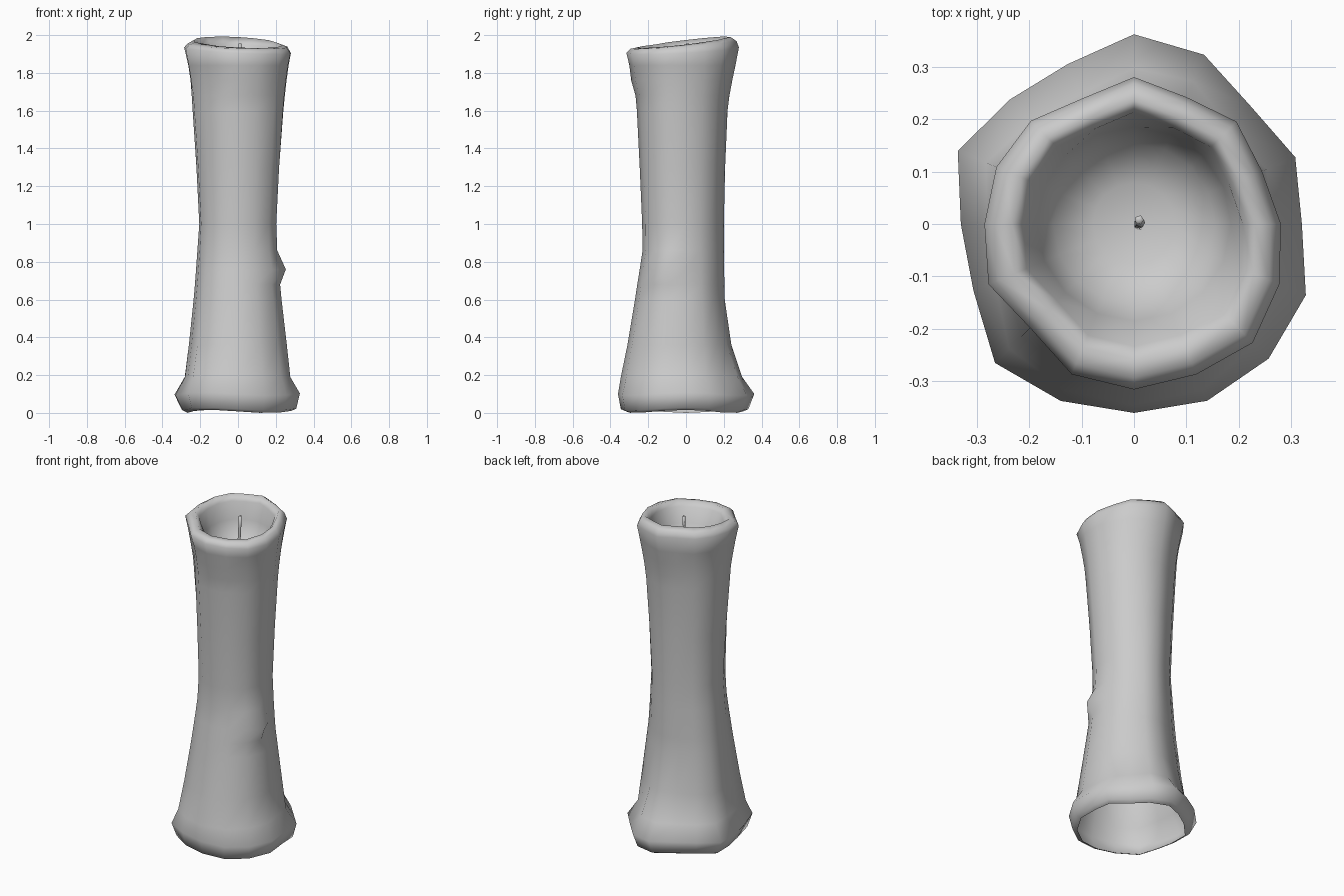
import bpy, bmesh, math
from mathutils import Vector

cube = bpy.data.objects.get("Cube")
if cube:
    bpy.data.objects.remove(cube, do_unlink=True)

wax = bpy.data.materials.new("wax_grey")
wax.use_nodes = True
COLOUR = (0.6, 0.6, 0.6, 1)
wax.diffuse_color = COLOUR
wax.node_tree.nodes["Principled BSDF"].inputs["Base Color"].default_value = COLOUR

# Uneven outlines of the melted foot and lip, radii counter-clockwise from +x
FOOT = [.31, .325, .31, .345, .36, .33, .335, .365, .33, .33, .375, .362, .356, .36, .355, .345]
LIP = [.28, .265, .28, .268, .288, .265, .282, .285, .285, .30, .28, .31, .315, .31, .32, .30]
SIDES = len(FOOT)

# Outer wall: height, then reach to -x, +x, -y, +y
WALL = [(.02, .29, .30, .345, .33), (.10, .33, .32, .36, .36), (.19, .28, .265, .345, .29),
        (.36, .26, .25, .31, .24), (.60, .235, .225, .27, .205), (.68, .228, .215, .258, .203),
        (.76, .222, .21, .245, .202), (.86, .215, .205, .23, .2), (1.0, .205, .20, .232, .2),
        (1.3, .22, .217, .245, .207), (1.6, .24, .24, .26, .22), (1.68, .245, .248, .265, .23),
        (1.76, .25, .257, .275, .245), (1.84, .262, .268, .292, .262), (1.92, .285, .28, .315, .28)]

# Hollow at the top: height, share of the lip radius, amount of lip tilt
WELL = [(1.948, .93, .7), (1.962, .82, 1), (1.93, .74, .8), (1.84, .66, .4), (1.75, .55, 0), (1.71, .28, 0)]

# Wax drips: angle, height, angular width, vertical width, bulge
DRIPS = [(-28, .76, 14, .05, .05), (282, 1.78, 22, .07, .022), (205, 1.8, 18, .06, .01), (75, .2, 15, .08, .02)]


def drip(deg, z):
    total = 0
    for a, h, wa, wz, bulge in DRIPS:
        d = (deg - a + 180) % 360 - 180
        total += bulge * math.exp(-(d / wa) ** 2 - ((z - h) / wz) ** 2)
    return total


def wall_ring(z, left, right, front, back):
    t = min(1, z / 1.9)
    outline = [f + (l - f) * t for f, l in zip(FOOT, LIP)]
    points = []
    for i, r in enumerate(outline):
        a = math.tau * i / SIDES
        c, s = math.cos(a), math.sin(a)
        sx = right / outline[0] if c > 0 else left / outline[SIDES // 2]
        sy = back / outline[SIDES // 4] if s > 0 else front / outline[3 * SIDES // 4]
        r = r * (c * c * sx + s * s * sy) + drip(math.degrees(a), z)
        lift = .008 * math.cos(3 * a) if z < .15 else (.015 * (s - c) if z > 1.9 else 0)
        points.append((r * c, r * s, z + lift))
    return points


def well_ring(z, share, tilt):
    points = []
    for i, r in enumerate(LIP):
        a = math.tau * i / SIDES
        c, s = math.cos(a), math.sin(a)
        r = share * (r if share > .7 else .28)
        points.append((r * c, r * s, z + tilt * (.028 * s - .012 * c)))
    return points


def make_object(name, rings, cap_start, cap_end):
    bm = bmesh.new()
    loops = [[bm.verts.new(p) for p in ring] for ring in rings]
    for low, high in zip(loops, loops[1:]):
        n = len(low)
        for i in range(n):
            j = (i + 1) % n
            bm.faces.new((low[i], low[j], high[j], high[i]))
    if cap_start:
        bm.faces.new(loops[0][::-1])
    if cap_end:
        centre = bm.verts.new(sum((v.co for v in loops[-1]), Vector()) / len(loops[-1]))
        for i, v in enumerate(loops[-1]):
            bm.faces.new((v, loops[-1][(i + 1) % len(loops[-1])], centre))
    for f in bm.faces:
        f.smooth = True
    mesh = bpy.data.meshes.new(name)
    bm.to_mesh(mesh)
    bm.free()
    mesh.materials.append(wax)
    obj = bpy.data.objects.new(name, mesh)
    bpy.context.collection.objects.link(obj)
    return obj


# Candle body: turned-in foot edge, wall, rolled lip and hollow, open underneath
foot_edge = [(x * .92, y * .92, z - .012) for x, y, z in wall_ring(*WALL[0])]
rings = [foot_edge] + [wall_ring(*row) for row in WALL] + [well_ring(*row) for row in WELL]
make_object("candle_body", rings, False, True)

# Wick: thin, slightly bent square cord
PATH = [(.01, -.003, 1.68), (.008, 0, 1.8), (.012, .002, 1.9), (.01, .008, 1.955)]
wick = [[(x + .009 * math.cos(math.tau * k / 5), y + .009 * math.sin(math.tau * k / 5), z)
         for k in range(5)] for x, y, z in PATH]
make_object("wick", wick, True, True)
